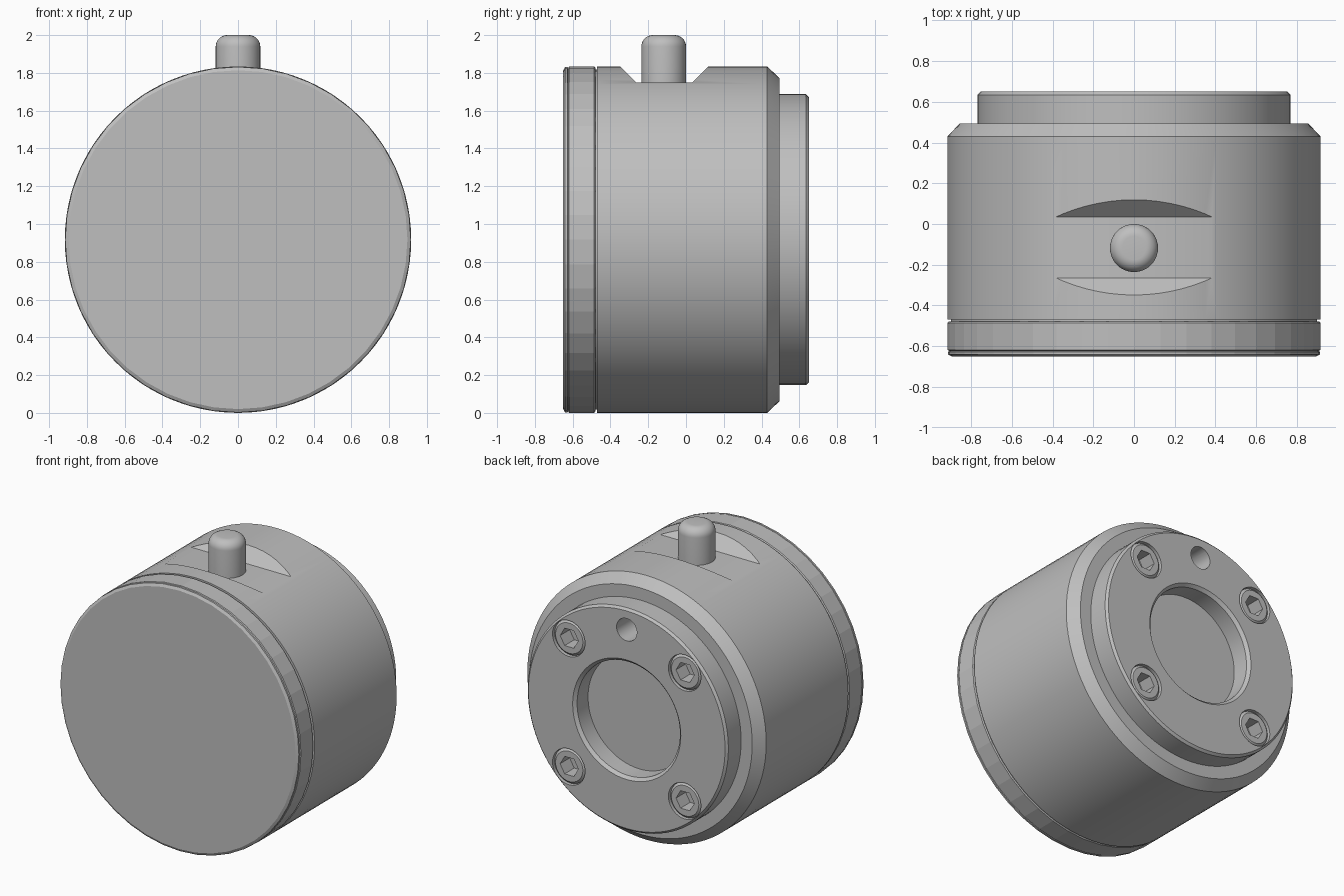
import bpy, bmesh, math
from mathutils import Matrix, Vector

if "Cube" in bpy.data.objects:
    bpy.data.objects.remove(bpy.data.objects["Cube"])

CZ = 0.917   # height of the main axis
R = 0.917    # outer radius

grey = bpy.data.materials.new("plain_grey")
grey.diffuse_color = (0.52, 0.52, 0.52, 1)
grey.use_nodes = True
grey.node_tree.nodes["Principled BSDF"].inputs["Base Color"].default_value = grey.diffuse_color


def add_object(name, bm, angle=30):
    bmesh.ops.recalc_face_normals(bm, faces=bm.faces[:])
    mesh = bpy.data.meshes.new(name)
    bm.to_mesh(mesh)
    bm.free()
    mesh.materials.append(grey)
    ob = bpy.data.objects.new(name, mesh)
    bpy.context.collection.objects.link(ob)
    if angle:
        smooth(ob, angle)
    return ob


def smooth(ob, angle=30):
    bpy.ops.object.select_all(action='DESELECT')
    ob.select_set(True)
    bpy.context.view_layer.objects.active = ob
    bpy.ops.object.shade_smooth_by_angle(angle=math.radians(angle))


def lathe(name, profile, sides, x=0.0, z=CZ, upright=False, y=0.0, angle=30):
    """Spin (radius, distance along axis) points; ends close on the axis."""
    bm = bmesh.new()
    rings = []
    for r, d in profile:
        if r == 0:
            rings.append([bm.verts.new((0, 0, d))])
        else:
            rings.append([bm.verts.new((r * math.cos(t), r * math.sin(t), d))
                          for t in (2 * math.pi * i / sides for i in range(sides))])
    for a, b in zip(rings, rings[1:]):
        for i in range(sides):
            j = (i + 1) % sides
            if len(a) == 1:
                bm.faces.new((a[0], b[i], b[j]))
            elif len(b) == 1:
                bm.faces.new((a[i], a[j], b[0]))
            else:
                bm.faces.new((a[i], a[j], b[j], b[i]))
    if not upright:   # turn the spin axis from z to y
        bm.transform(Matrix.Rotation(-math.pi / 2, 4, 'X'))
    bm.transform(Matrix.Translation((x, y, z)))
    return add_object(name, bm, angle)


def rod(name, r, y0, y1, sides, x, z):
    return lathe(name, [(0, y0), (r, y0), (r, y1), (0, y1)], sides, x, z)


def cut(target, cutter):
    mod = target.modifiers.new("cut", 'BOOLEAN')
    mod.operation = 'DIFFERENCE'
    mod.solver = 'EXACT'
    mod.object = cutter
    bpy.context.view_layer.objects.active = target
    bpy.ops.object.modifier_apply(modifier=mod.name)
    bpy.data.objects.remove(cutter, do_unlink=True)


# Housing with chamfered shoulder, rear boss and round recess
housing = lathe("housing", [
    (0, -0.50), (0.90, -0.50), (0.90, -0.47), (R, -0.47), (R, 0.43),
    (0.855, 0.495), (0.77, 0.495), (0.77, 0.635), (0.755, 0.65),
    (0.415, 0.65), (0.395, 0.63), (0.395, 0.51), (0, 0.51)], 96)

# Sloped flat cut across the top
bm = bmesh.new()
section = [(-0.265, 1.75), (0.035, 1.75), (0.235, 1.95), (-0.465, 1.95)]
face = bm.faces.new([bm.verts.new((-0.7, y, z)) for y, z in section])
ext = bmesh.ops.extrude_face_region(bm, geom=[face])
bmesh.ops.translate(bm, vec=Vector((1.4, 0, 0)),
                    verts=[v for v in ext["geom"] if isinstance(v, bmesh.types.BMVert)])
cut(housing, add_object("notch_cutter", bm, 0))

# Locating hole and four screw counterbores in the boss
cut(housing, rod("pin_hole_cutter", 0.078, 0.45, 0.75, 32, 0, CZ + 0.625))
corners = [(sx * 0.445, CZ + sz * 0.445) for sx in (-1, 1) for sz in (-1, 1)]
for x, z in corners:
    cut(housing, rod("bore_cutter", 0.125, 0.50, 0.75, 32, x, z))
smooth(housing)

# Socket screws sitting in the counterbores
for i, (x, z) in enumerate(corners):
    screw = lathe("socket_screw_%d" % (i + 1), [
        (0, 0.495), (0.122, 0.495), (0.122, 0.63), (0.105, 0.645), (0, 0.645)], 32, x, z)
    cut(screw, rod("socket_cutter", 0.07, 0.54, 0.75, 6, x, z))
    smooth(screw)

# Faceted front cover ring with thin lip
lathe("front_cover", [
    (0, -0.65), (0.897, -0.65), (0.915, -0.64), (0.915, -0.628), (0.908, -0.624),
    (R, -0.619), (R, -0.486), (0.91, -0.48), (0, -0.48)], 44, angle=5)

# Rounded push pin
dome = [(0.058 + 0.06 * math.cos(t), 1.94 + 0.06 * math.sin(t))
        for t in (math.pi / 2 * k / 8 for k in range(9))]
lathe("push_pin", [(0, 1.70), (0.118, 1.70)] + dome + [(0, 2.0)], 40,
      z=0, y=-0.118, upright=True)
